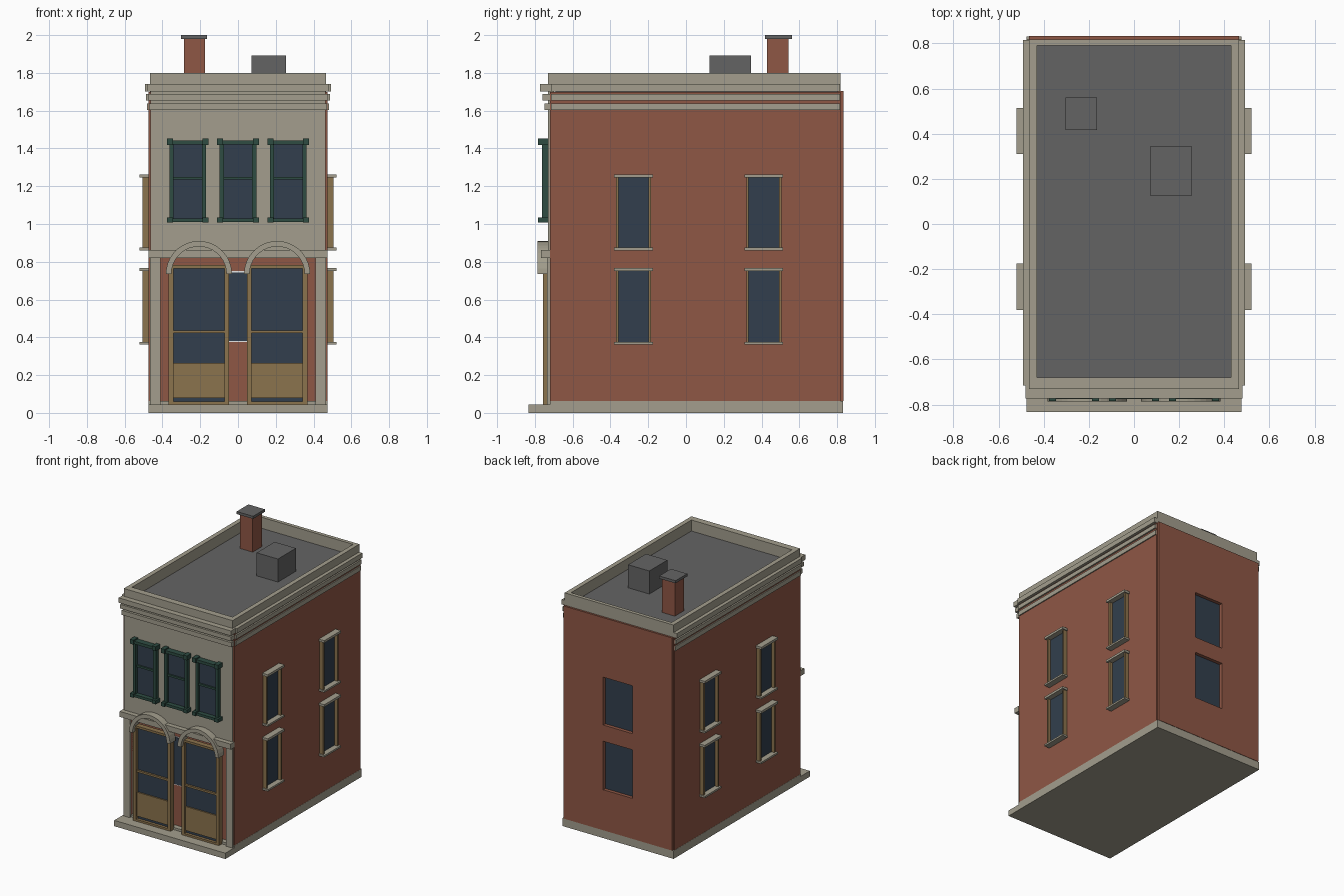
import bpy, bmesh, math

cube = bpy.data.objects.get("Cube")
if cube:
    bpy.data.objects.remove(cube, do_unlink=True)


def material(name, *rgb):
    lin = [((c / 255 + 0.055) / 1.055) ** 2.4 for c in rgb] + [1]
    m = bpy.data.materials.new(name)
    m.use_nodes = True
    m.diffuse_color = lin
    m.node_tree.nodes["Principled BSDF"].inputs["Base Color"].default_value = lin
    return m


BRICK = material("brick red", 143, 87, 69)
STONE = material("pale stone", 163, 158, 141)
TAN = material("tan wood", 139, 115, 77)
GREEN = material("dark green", 46, 76, 66)
GLASS = material("blue glass", 50, 63, 77)
ROOF = material("roof grey", 100, 100, 100)
WHITE = material("white trim", 235, 235, 235)


def finish(name, bm, mat):
    bmesh.ops.recalc_face_normals(bm, faces=bm.faces)
    mesh = bpy.data.meshes.new(name)
    bm.to_mesh(mesh)
    bm.free()
    mesh.materials.append(mat)
    ob = bpy.data.objects.new(name, mesh)
    bpy.context.collection.objects.link(ob)
    return ob


def boxes(name, mat, *spans):
    """One object from boxes given as (x0, x1, y0, y1, z0, z1)."""
    bm = bmesh.new()
    for x0, x1, y0, y1, z0, z1 in spans:
        for v in bmesh.ops.create_cube(bm, size=1)["verts"]:
            v.co = (x1 if v.co.x > 0 else x0,
                    y1 if v.co.y > 0 else y0,
                    z1 if v.co.z > 0 else z0)
    return finish(name, bm, mat)


def cut(ob, cutter):
    mod = ob.modifiers.new("cut", "BOOLEAN")
    mod.operation = "DIFFERENCE"
    mod.object = cutter
    mod.solver = "EXACT"
    bpy.context.view_layer.objects.active = ob
    bpy.ops.object.modifier_apply(modifier=mod.name)
    bpy.data.objects.remove(cutter, do_unlink=True)


def arch(name, cx, cz, r_in, r_out, y0, y1, steps=18):
    bm = bmesh.new()
    rings = []
    for i in range(steps + 1):
        a = math.pi * i / steps
        rings.append([bm.verts.new((cx + r * math.cos(a), y, cz + r * math.sin(a)))
                      for r, y in ((r_in, y0), (r_out, y0), (r_out, y1), (r_in, y1))])
    for a, b in zip(rings, rings[1:]):
        for k in range(4):
            n = (k + 1) % 4
            bm.faces.new((a[k], a[n], b[n], b[k]))
    bm.faces.new(rings[0])
    bm.faces.new(rings[-1])
    return finish(name, bm, STONE)


FLOORS = {"lower": (0.375, 0.75), "upper": (0.875, 1.245)}

# Foundation with a front step
boxes("foundation", STONE, (-.475, .475, -.72, .83, 0, .062))
boxes("front_step", STONE, (-.475, .475, -.833, -.71, 0, .045))

# Brick body with recessed shopfront and rear window openings
body = boxes("brick_body", BRICK, (-.474, .474, -.72, .818, .062, 1.70))
cut(body, boxes("shop_cutter", BRICK, (-.41, .41, -1, -.68, .062, .82)))
back = boxes("back_wall", BRICK, (-.465, .465, .80, .833, .062, 1.705))
openings = [(-.125, .125, .7, .9, a, b) for a, b in FLOORS.values()]
cut(back, boxes("back_cutter", BRICK, *openings))
cut(body, boxes("body_cutter", BRICK, *[(x0, x1, .80, .9, a, b)
                                        for x0, x1, _, _, a, b in openings]))
for floor, (z0, z1) in FLOORS.items():
    boxes(f"back_{floor}_glass", GLASS, (-.125, .125, .797, .806, z0, z1))

# Stone facade, corner pilasters and belt course
boxes("facade", STONE, (-.462, .462, -.73, -.70, .82, 1.72))
boxes("belt_course", STONE, (-.475, .475, -.767, -.72, .82, .862))
boxes("pilasters", STONE, *[(s - .028, s + .028, -.735, -.69, .045, .82)
                            for s in (-.438, .438)])

# Parapet, roof and stepped cornice
parapet = boxes("parapet", STONE, (-.465, .465, -.73, .818, 1.705, 1.80))
cut(parapet, boxes("roof_cutter", STONE, (-.43, .43, -.68, .79, 1.6, 1.9)))
boxes("roof", ROOF, (-.44, .44, -.69, .80, 1.69, 1.715))
for i, (z0, z1, out) in enumerate([(1.603, 1.638, .482), (1.655, 1.687, .486),
                                   (1.702, 1.74, .492)]):
    front = -.75 - i * .011
    boxes(f"cornice_{i + 1}", STONE,
          (-out + .012, out - .012, front, -.70, z0, z1),
          (-out, -.45, -.715, .815, z0, z1),
          (.45, out, -.715, .815, z0, z1))

# Chimney and roof hatch
boxes("chimney", BRICK, (-.285, -.175, .43, .543, 1.70, 1.98))
boxes("chimney_cap", ROOF, (-.303, -.163, .417, .56, 1.98, 2.0))
boxes("roof_hatch", ROOF, (.072, .254, .125, .345, 1.70, 1.893))

# Side windows: wooden jambs, stone sill and lintel
for side, s in (("left", 1), ("right", -1)):
    for place, cy in (("front", -.278), ("rear", .412)):
        for floor, (z0, z1) in FLOORS.items():
            def span(a, b, y0, y1, za, zb):
                return (min(a * s, b * s), max(a * s, b * s), cy + y0, cy + y1, za, zb)
            tag = f"{side}_{place}_{floor}"
            boxes(tag + "_glass", GLASS, span(.46, .479, -.085, .085, z0, z1))
            boxes(tag + "_jambs", TAN, span(.46, .505, -.093, -.08, z0, z1),
                  span(.46, .505, .08, .093, z0, z1))
            boxes(tag + "_sill_lintel", STONE,
                  span(.46, .521, -.102, .102, z0 - .014, z0),
                  span(.46, .521, -.102, .102, z1, z1 + .018))

# Upper front windows
for name, cx in (("right", -.266), ("middle", 0), ("left", .266)):
    boxes(f"upper_{name}_glass", GLASS, (cx - .09, cx + .09, -.74, -.72, 1.02, 1.43))
    parts = [(cx - .08, cx + .08, -.752, -.72, 1.235, 1.25),
             (cx - .108, cx + .108, -.775, -.72, 1.42, 1.442),
             (cx - .108, cx + .108, -.775, -.72, 1.01, 1.03)]
    for s in (-1, 1):
        x = cx + s * .086
        parts.append((x - .011, x + .011, -.762, -.72, 1.02, 1.43))
        x = cx + s * .095
        parts.append((x - .016, x + .016, -.783, -.72, 1.418, 1.452))
        parts.append((x - .016, x + .016, -.783, -.72, 1.007, 1.035))
    boxes(f"upper_{name}_frame", GREEN, *parts)

# Shop bays with arches above
for name, cx in (("right", -.207), ("left", .207)):
    boxes(f"shop_{name}_glass", GLASS, (cx - .14, cx + .14, -.735, -.725, .055, .775))
    boxes(f"shop_{name}_frame", TAN,
          (cx - .16, cx - .135, -.757, -.715, .045, .78),
          (cx + .135, cx + .16, -.757, -.715, .045, .78),
          (cx - .16, cx + .16, -.757, -.715, .765, .782),
          (cx - .16, cx + .16, -.757, -.715, .045, .06),
          (cx - .136, cx + .136, -.75, -.72, .422, .437),
          (cx - .136, cx + .136, -.745, -.72, .08, .265))
    arch(f"shop_{name}_arch", cx, .735, .146, .175, -.785, -.715)

# Window in the recess between the bays
z0, z1 = FLOORS["lower"]
boxes("centre_window_trim", WHITE, (-.125, .125, -.684, -.67, z0, z1))
boxes("centre_window_glass", GLASS, (-.118, .118, -.688, -.67, z0 + .006, z1 - .006))
